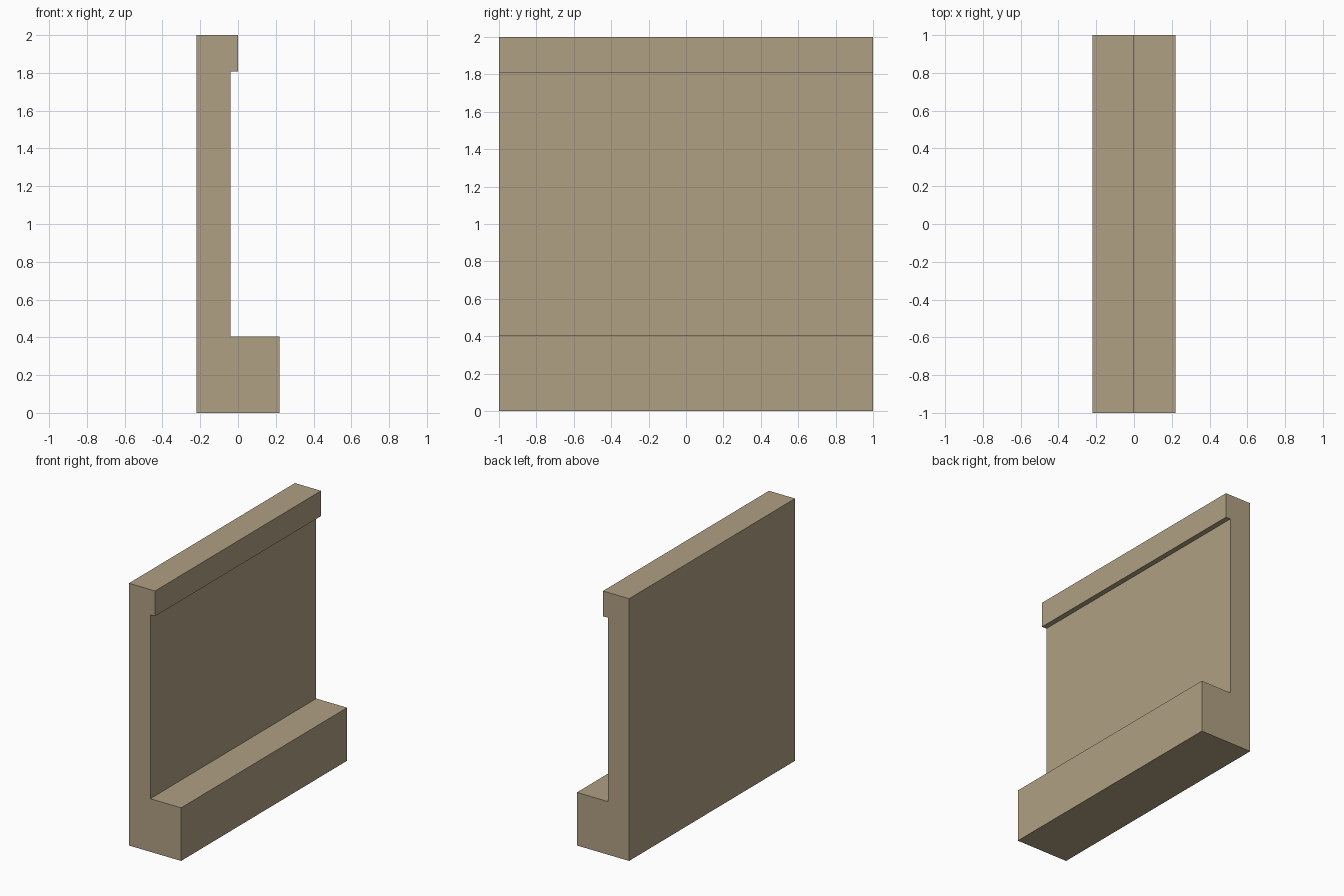
import bpy
import bmesh

if "Cube" in bpy.data.objects:
    bpy.data.objects.remove(bpy.data.objects["Cube"])

# Single flat colour
mat = bpy.data.materials.new("warm_tan")
mat.diffuse_color = (0.434, 0.352, 0.227, 1.0)
mat.use_nodes = True
mat.node_tree.nodes["Principled BSDF"].inputs["Base Color"].default_value = mat.diffuse_color

# Wall cross-section (x, z): wide base ledge, thin panel, small top lip
profile = [
    (-0.22, 0.0), (0.22, 0.0), (0.22, 0.405), (-0.04, 0.405),
    (-0.04, 1.807), (0.0, 1.807), (0.0, 2.0), (-0.22, 2.0),
]

# Extrude the profile along the wall's length
bm = bmesh.new()
face = bm.faces.new([bm.verts.new((x, -1.0, z)) for x, z in profile])
ext = bmesh.ops.extrude_face_region(bm, geom=[face], use_keep_orig=True)
moved = [g for g in ext["geom"] if isinstance(g, bmesh.types.BMVert)]
bmesh.ops.translate(bm, verts=moved, vec=(0.0, 2.0, 0.0))
bmesh.ops.recalc_face_normals(bm, faces=bm.faces[:])

mesh = bpy.data.meshes.new("parapet_wall")
bm.to_mesh(mesh)
bm.free()
mesh.materials.append(mat)
bpy.context.collection.objects.link(bpy.data.objects.new("parapet_wall", mesh))
